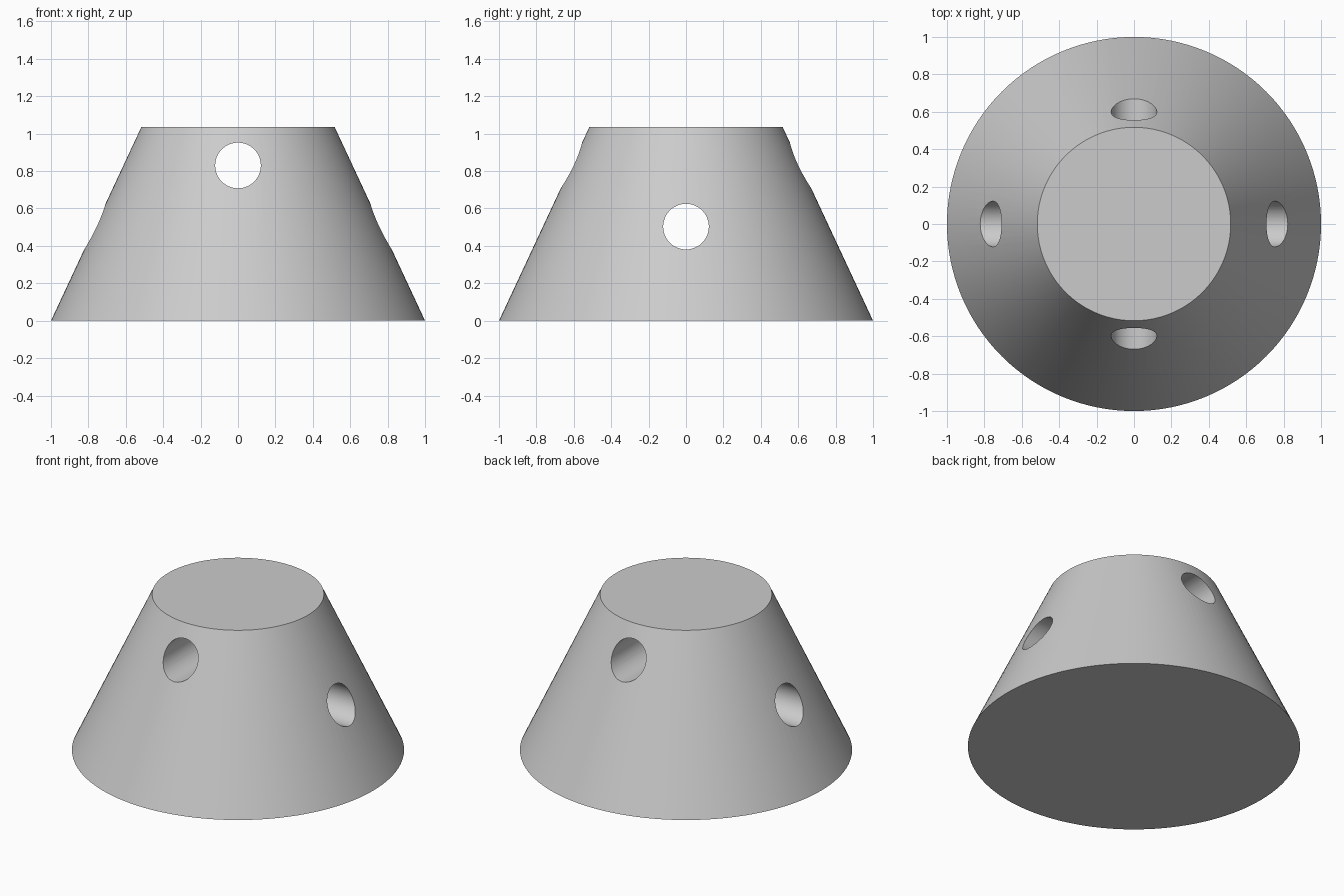
import bpy, math

if "Cube" in bpy.data.objects:
    bpy.data.objects.remove(bpy.data.objects["Cube"])

HEIGHT, R_BASE, R_TOP, R_HOLE = 1.035, 1.0, 0.517, 0.122

grey = bpy.data.materials.new("light_grey")
grey.diffuse_color = (0.6, 0.6, 0.6, 1)
grey.use_nodes = True
grey.node_tree.nodes["Principled BSDF"].inputs["Base Color"].default_value = grey.diffuse_color

# Solid tapered body
bpy.ops.mesh.primitive_cone_add(vertices=128, radius1=R_BASE, radius2=R_TOP,
                                depth=HEIGHT, location=(0, 0, HEIGHT / 2))
body = bpy.context.object
body.name = "tapered_body"
body.data.materials.append(grey)


def drill(name, z, rotation):
    """Cut a round hole straight through the body."""
    bpy.ops.mesh.primitive_cylinder_add(vertices=64, radius=R_HOLE, depth=3,
                                        location=(0, 0, z), rotation=rotation)
    cutter = bpy.context.object
    cutter.name = name
    cutter.data.materials.append(grey)
    bpy.context.view_layer.objects.active = body
    mod = body.modifiers.new(name, 'BOOLEAN')
    mod.operation = 'DIFFERENCE'
    mod.solver = 'EXACT'
    mod.object = cutter
    bpy.ops.object.modifier_apply(modifier=mod.name)
    bpy.data.objects.remove(cutter)


# Upper hole runs front to back, lower hole runs side to side
drill("upper_hole", 0.83, (math.pi / 2, 0, 0))
drill("lower_hole", 0.503, (0, math.pi / 2, 0))

# Smooth walls with crisp rims
bpy.ops.object.select_all(action='DESELECT')
body.select_set(True)
bpy.context.view_layer.objects.active = body
bpy.ops.object.shade_smooth_by_angle(angle=math.radians(30))
